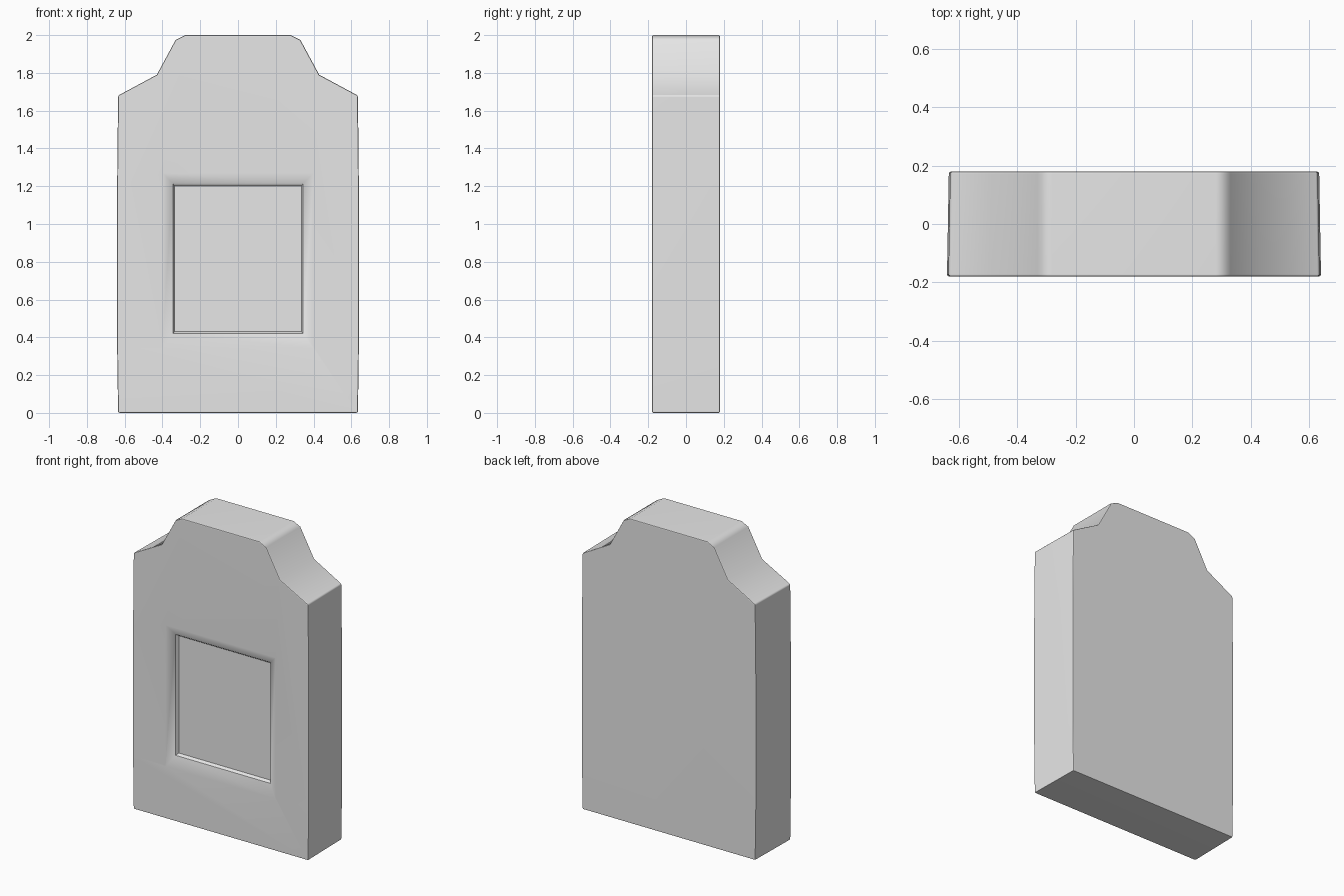
import bpy
import bmesh
from math import radians

cube = bpy.data.objects.get("Cube")
if cube:
    bpy.data.objects.remove(cube, do_unlink=True)


def make_material(name, colour):
    mat = bpy.data.materials.new(name)
    mat.use_nodes = True
    mat.diffuse_color = colour
    mat.node_tree.nodes["Principled BSDF"].inputs["Base Color"].default_value = colour
    return mat


def loft(name, rings, material):
    """Skin a stack of equal-length vertex rings and cap both ends."""
    bm = bmesh.new()
    loops = [[bm.verts.new(co) for co in ring] for ring in rings]
    for a, b in zip(loops, loops[1:]):
        for i in range(len(a)):
            j = (i + 1) % len(a)
            bm.faces.new((a[i], a[j], b[j], b[i]))
    bm.faces.new(loops[0])
    bm.faces.new(loops[-1])
    bmesh.ops.recalc_face_normals(bm, faces=bm.faces[:])
    mesh = bpy.data.meshes.new(name)
    bm.to_mesh(mesh)
    bm.free()
    mesh.materials.append(material)
    obj = bpy.data.objects.new(name, mesh)
    bpy.context.collection.objects.link(obj)
    return obj


stone = make_material("stone grey", (0.8, 0.8, 0.8, 1))
HALF = 0.18

# Slab: shouldered outline mirrored across x, a touch narrower at the back
half_outline = [(0.635, 0), (0.64, 0.35), (0.64, 1.2), (0.635, 1.68),
                (0.43, 1.79), (0.33, 1.975), (0.28, 2.0)]
outline = half_outline + [(-x, z) for x, z in reversed(half_outline)]
front = [(x, -HALF, z) for x, z in outline]
back = [(x * 0.99 if abs(x) > 0.6 else x, HALF, z) for x, z in outline]
slab = loft("headstone_slab", [front, back], stone)

bevel = slab.modifiers.new("soft edges", "BEVEL")
bevel.width = 0.008
bevel.segments = 2
bevel.limit_method = "ANGLE"
bevel.angle_limit = radians(50)


# Recessed panel: sloped frame followed by a small steep step
def rect(y, half_width, low, high):
    return [(-half_width, y, low), (half_width, y, low),
            (half_width, y, high), (-half_width, y, high)]


SLOPE = 0.055 / 0.025
panel = loft("panel_cutter", [
    rect(-HALF - 0.01, 0.40 + 0.01 * SLOPE, 0.34 - 0.03, 1.27 + 0.022),
    rect(-HALF + 0.025, 0.345, 0.42, 1.215),
    rect(-HALF + 0.045, 0.335, 0.43, 1.20),
], stone)
panel.hide_render = True
panel.hide_set(True)

cut = slab.modifiers.new("panel recess", "BOOLEAN")
cut.operation = "DIFFERENCE"
cut.solver = "EXACT"
cut.object = panel

# Bake the shape, drop the cutter, then smooth the soft edges
depsgraph = bpy.context.evaluated_depsgraph_get()
baked = bpy.data.meshes.new_from_object(slab.evaluated_get(depsgraph))
slab.modifiers.clear()
slab.data = baked
bpy.data.objects.remove(panel, do_unlink=True)

bpy.ops.object.select_all(action="DESELECT")
slab.select_set(True)
bpy.context.view_layer.objects.active = slab
bpy.ops.object.shade_smooth_by_angle(angle=radians(35))
weighted = slab.modifiers.new("flat face normals", "WEIGHTED_NORMAL")
weighted.keep_sharp = True
